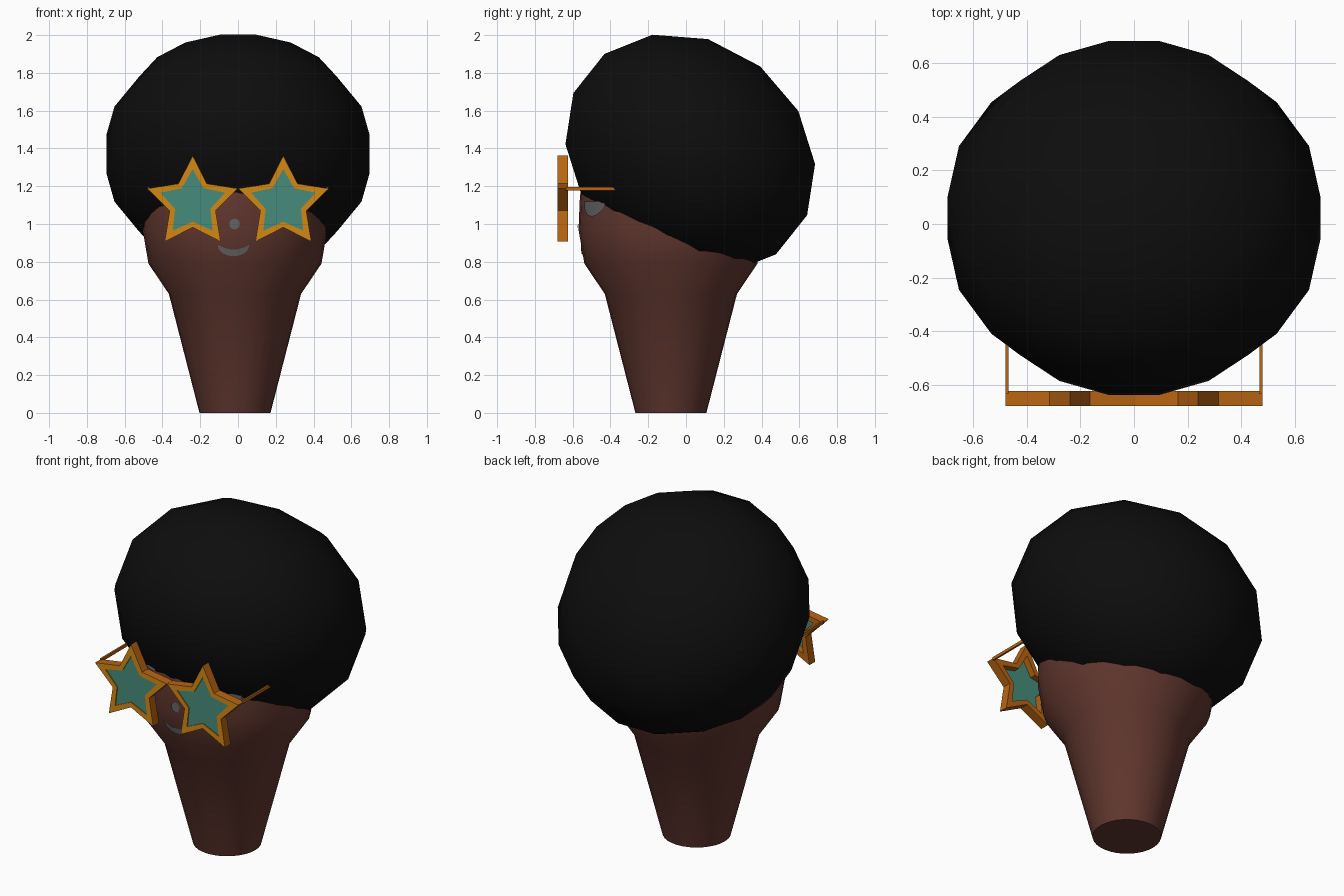
import bpy, bmesh, math
from math import sin, cos, pi, radians, sqrt
from mathutils import Matrix, Vector

cube = bpy.data.objects.get("Cube")
if cube:
    bpy.data.objects.remove(cube, do_unlink=True)


def material(name, r, g, b):
    m = bpy.data.materials.new(name)
    m.use_nodes = True
    m.diffuse_color = (r, g, b, 1)
    bsdf = m.node_tree.nodes["Principled BSDF"]
    bsdf.inputs["Base Color"].default_value = (r, g, b, 1)
    bsdf.inputs["Roughness"].default_value = 0.8
    return m


SKIN = material("brown skin", 0.12, 0.038, 0.028)
HAIR = material("black hair", 0.004, 0.004, 0.004)
GOLD = material("gold frame front", 0.65, 0.25, 0.006)
ORANGE = material("orange frame side", 0.48, 0.13, 0.006)
TEAL = material("teal lens", 0.062, 0.26, 0.2)
GREY = material("grey face paint", 0.12, 0.12, 0.125)


def finish(name, bm, mats, smooth=False):
    bmesh.ops.remove_doubles(bm, verts=bm.verts, dist=0.0001)
    bmesh.ops.recalc_face_normals(bm, faces=bm.faces)
    mesh = bpy.data.meshes.new(name)
    bm.to_mesh(mesh)
    bm.free()
    obj = bpy.data.objects.new(name, mesh)
    bpy.context.collection.objects.link(obj)
    for m in mats:
        mesh.materials.append(m)
    if smooth:
        bpy.ops.object.select_all(action='DESELECT')
        obj.select_set(True)
        bpy.context.view_layer.objects.active = obj
        bpy.ops.object.shade_smooth_by_angle(angle=radians(40))
    return obj


def bridge(bm, a, b):
    n = len(a)
    for i in range(n):
        j = (i + 1) % n
        bm.faces.new((a[i], a[j], b[j], b[i]))


def lathe(name, profile, segs, mat, matrix):
    """Spin (radius, height) pairs around z; open ends are capped."""
    bm = bmesh.new()
    loops = [[bm.verts.new((r * cos(2 * pi * i / segs), r * sin(2 * pi * i / segs), z))
              for i in range(segs)] for r, z in profile]
    for a, b in zip(loops, loops[1:]):
        bridge(bm, a, b)
    for loop, (r, z) in ((loops[0], profile[0]), (loops[-1], profile[-1])):
        if r > 0.01:
            bm.faces.new(loop)
    bmesh.ops.transform(bm, matrix=matrix, verts=bm.verts)
    return finish(name, bm, [mat], True)


# Head and tapering neck
HX, HY = -0.016, -0.08
HEAD = [(0.188, 0), (0.35, 0.63), (0.458, 0.79), (0.489, 0.97), (0.482, 1.14),
        (0.462, 1.28), (0.38, 1.45), (0.2, 1.58), (0, 1.62)]
lathe("head", HEAD, 32, SKIN, Matrix.Translation((HX, HY, 0)))

# Hair: flattened ball tipped towards the back
RINGS = 7
ball = [(0.714 * sin(pi * i / RINGS), -0.594 * cos(pi * i / RINGS)) for i in range(RINGS + 1)]
lathe("hair", ball, 18, HAIR,
      Matrix.Translation((0, 0.0225, 1.37)) @ Matrix.Rotation(radians(-38.5), 4, 'X'))


# Painted face marks, wrapped on the head surface
def head_point(x, z):
    for (r0, z0), (r1, z1) in zip(HEAD, HEAD[1:]):
        if z0 <= z <= z1:
            r = r0 + (r1 - r0) * (z - z0) / (z1 - z0) + 0.005
            return Vector((x, HY - sqrt(r * r - (x - HX) ** 2), z))


def mark(name, cx, half, lower, upper, cols=14, rows=4):
    """Strip between two curves, each a function of t in -1..1."""
    bm = bmesh.new()
    grid = []
    for i in range(cols + 1):
        t = -cos(pi * i / cols)
        lo, hi = lower(t), upper(t)
        grid.append([bm.verts.new(head_point(cx + half * t, lo + (hi - lo) * k / rows))
                     for k in range(rows + 1)])
    for a, b in zip(grid, grid[1:]):
        for k in range(rows):
            bm.faces.new((a[k], b[k], b[k + 1], a[k + 1]))
    bmesh.ops.dissolve_degenerate(bm, edges=bm.edges, dist=0.0001)
    return finish(name, bm, [GREY], True)


def arc(t):
    return sqrt(max(0, 1 - t * t))


mark("nose", -0.018, 0.028, lambda t: 1.0 - 0.028 * arc(t), lambda t: 1.0 + 0.028 * arc(t))
mark("mouth", -0.024, 0.082, lambda t: 0.885 - 0.055 * arc(t), lambda t: 0.89 - 0.025 * arc(t) ** 2)
for side, s in (("left", 1), ("right", -1)):
    cx = HX + s * 0.255
    mark(side + "_eye", cx, 0.088, lambda t: 1.115 - 0.075 * arc(t), lambda t: 1.12)
    mark(side + "_eyelid", cx, 0.088, lambda t: 1.155, lambda t: 1.178)


# Star glasses
def star(outer, inner, cx, y):
    pts = []
    for i in range(10):
        r, a = (inner if i % 2 else outer), pi * i / 5
        pts.append((cx + r * sin(a), y, 1.11 + r * cos(a)))
    return pts


FRONT, BACK = -0.68, -0.625
for side, s in (("left", 1), ("right", -1)):
    cx = s * 0.24
    # Rim: hollow star, gold in front and orange elsewhere
    bm = bmesh.new()
    loops = [[bm.verts.new(p) for p in star(ro, ri, cx, y)]
             for ro, ri, y in ((0.252, 0.128, FRONT), (0.252, 0.128, BACK),
                               (0.18, 0.098, BACK), (0.18, 0.098, FRONT))]
    for i in range(4):
        bridge(bm, loops[i], loops[(i + 1) % 4])
    bmesh.ops.recalc_face_normals(bm, faces=bm.faces)
    for f in bm.faces:
        f.material_index = 0 if f.normal.y < -0.9 else 1
    finish(side + "_star_rim", bm, [GOLD, ORANGE])

    # Lens
    bm = bmesh.new()
    a, b = [[bm.verts.new(p) for p in star(0.182, 0.1, cx, y)] for y in (-0.674, -0.664)]
    bridge(bm, a, b)
    bm.faces.new(a)
    bm.faces.new(b)
    finish(side + "_lens", bm, [TEAL])

    # Temple arm
    bm = bmesh.new()
    bmesh.ops.create_cube(bm, size=1, matrix=Matrix.Translation((s * 0.474, -0.5, 1.187))
                          @ Matrix.Diagonal((0.011, 0.27, 0.018, 1)))
    for v in bm.verts:
        if v.co.y > -0.5 and v.co.z > 1.187:
            v.co.y -= 0.025
    finish(side + "_temple_arm", bm, [ORANGE])
